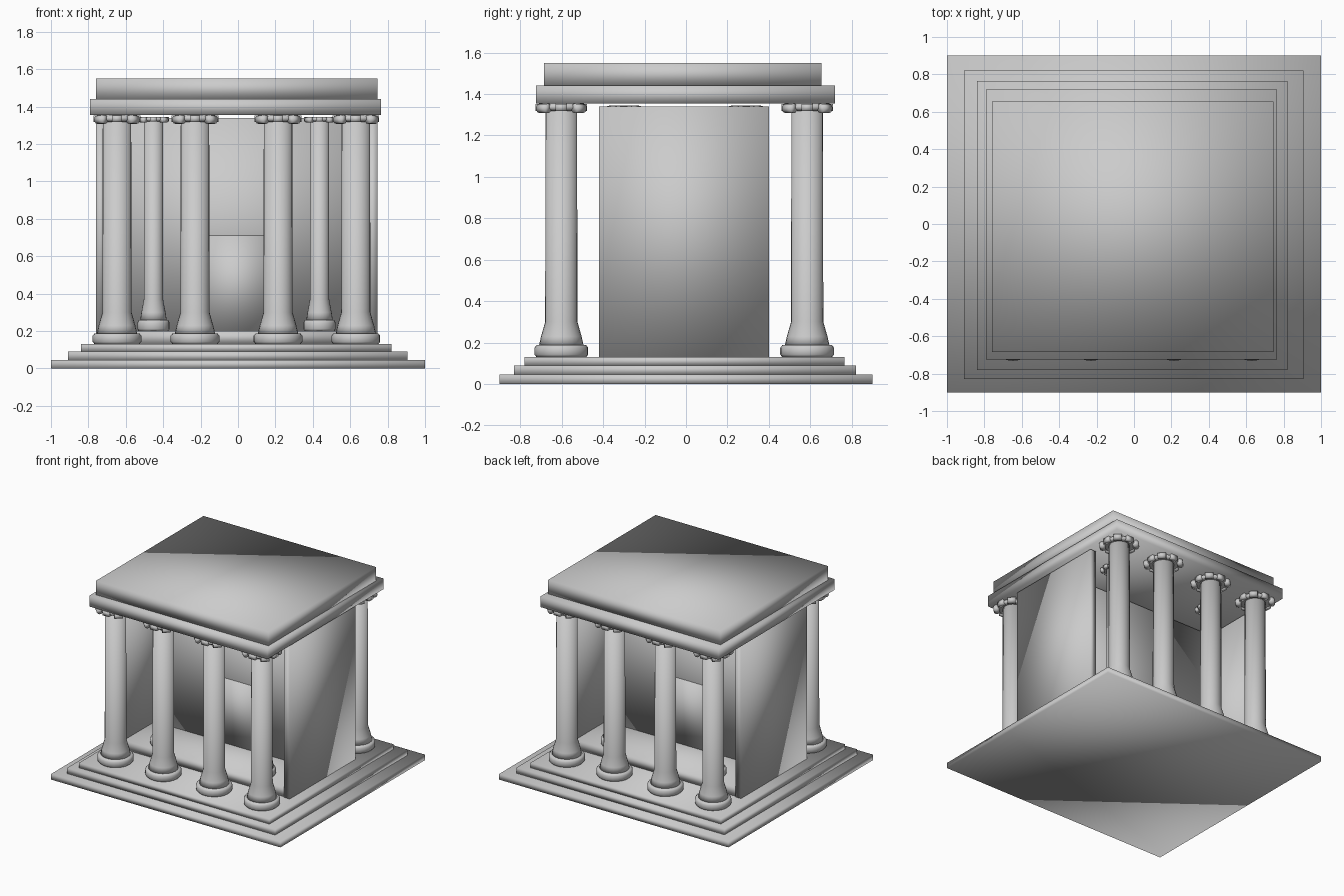
import bpy, bmesh, math
from mathutils import Matrix, Vector

cube = bpy.data.objects.get("Cube")
if cube:
    bpy.data.objects.remove(cube, do_unlink=True)

stone = bpy.data.materials.new("grey stone")
stone.use_nodes = True
STONE = (0.6, 0.6, 0.6, 1)
stone.diffuse_color = STONE
stone.node_tree.nodes["Principled BSDF"].inputs["Base Color"].default_value = STONE


def finish(name, bm):
    """Turn a bmesh into a smooth stone object."""
    bmesh.ops.recalc_face_normals(bm, faces=bm.faces)
    for f in bm.faces:
        f.smooth = True
    mesh = bpy.data.meshes.new(name)
    bm.to_mesh(mesh)
    bm.free()
    mesh.materials.append(stone)
    obj = bpy.data.objects.new(name, mesh)
    bpy.context.collection.objects.link(obj)
    return obj


def add_box(bm, x, y, z):
    """Box between (min, max) pairs on each axis."""
    size = [b - a for a, b in (x, y, z)]
    mid = Vector([(a + b) / 2 for a, b in (x, y, z)])
    bmesh.ops.create_cube(bm, size=1, matrix=Matrix.Translation(mid) @ Matrix.Diagonal((*size, 1)))


def box(name, x, y, z):
    bm = bmesh.new()
    add_box(bm, x, y, z)
    return finish(name, bm)


def add_lathe(bm, profile, sides=24):
    """Spin a (radius, height) profile around z, with closed ends."""
    rings = []
    for r, z in profile:
        ring = []
        for i in range(sides):
            a = math.tau * i / sides
            ring.append(bm.verts.new((r * math.cos(a), r * math.sin(a), z)))
        rings.append(ring)
    for low, high in zip(rings, rings[1:]):
        for i in range(sides):
            j = (i + 1) % sides
            bm.faces.new((low[i], low[j], high[j], high[i]))
    bm.faces.new(rings[0][::-1])
    bm.faces.new(rings[-1])


def column(name, x, y, bottom, top, s):
    """Column with round foot, flared shaft and scrolled capital."""
    bm = bmesh.new()
    # Foot
    add_lathe(bm, [(0.12 * s, bottom), (0.13 * s, bottom + 0.012), (0.13 * s, bottom + 0.045),
                   (0.12 * s, bottom + 0.058)])
    # Shaft
    add_lathe(bm, [(0.108 * s, bottom + 0.055), (0.098 * s, bottom + 0.1),
                   (0.078 * s, bottom + 0.17), (0.076 * s, top - 0.01)])
    # Capital ring
    ring = [(0.075, 0.03), (0.1, 0.036), (0.115, 0.025), (0.115, 0.01), (0.1, 0)]
    add_lathe(bm, [(r * s, top - d * s) for r, d in ring], 16)
    # Scrolls on the diagonals, tabs on the axes
    for i in range(4):
        turn = Matrix.Rotation(i * math.pi / 2, 4, "Z")
        lift = Matrix.Translation((0.12 * s, 0, top - 0.024 * s))
        bmesh.ops.create_cone(
            bm, cap_ends=True, segments=12, radius1=0.023 * s, radius2=0.023 * s, depth=0.06 * s,
            matrix=turn @ Matrix.Rotation(math.pi / 4, 4, "Z") @ lift @ Matrix.Rotation(math.pi / 2, 4, "X"))
        bmesh.ops.create_cube(
            bm, size=s, matrix=turn @ Matrix.Translation((0.11 * s, 0, top - 0.02 * s))
            @ Matrix.Diagonal((0.03, 0.055, 0.035, 1)))
    bmesh.ops.translate(bm, verts=bm.verts, vec=(x, y, 0))
    return finish(name, bm)


# Stepped base
box("bottom_step", (-1, 1), (-0.9, 0.9), (0, 0.045))
box("middle_step", (-0.91, 0.905), (-0.83, 0.82), (0.045, 0.09))
box("top_step", (-0.84, 0.82), (-0.78, 0.765), (0.09, 0.13))

# Inner chamber: floor, side walls, cross wall and a low door panel on both faces
box("inner_floor", (-0.71, 0.695), (-0.41, 0.39), (0.13, 0.2))
box("right_wall", (-0.76, -0.71), (-0.42, 0.4), (0.13, 1.34))
box("left_wall", (0.695, 0.745), (-0.42, 0.4), (0.13, 1.34))
box("cross_wall", (-0.71, 0.695), (-0.025, 0.005), (0.2, 1.34))
box("door_panel", (-0.19, 0.175), (-0.032, 0.012), (0.2, 0.71))

# Outer colonnades
for row, y in (("front", -0.602), ("back", 0.585)):
    for i, x in enumerate((-0.647, -0.23, 0.214, 0.63)):
        column(f"{row}_column_{i + 1}", x, y, 0.13, 1.355, 1)

# Smaller inner columns
for row, y in (("front", -0.3), ("back", 0.29)):
    for side, x in (("right", -0.452), ("left", 0.436)):
        column(f"inner_{row}_{side}_column", x, y, 0.2, 1.345, 0.66)

# Roof slabs
box("lintel", (-0.79, 0.765), (-0.725, 0.72), (1.355, 1.44))
box("roof", (-0.76, 0.745), (-0.685, 0.655), (1.44, 1.55))
